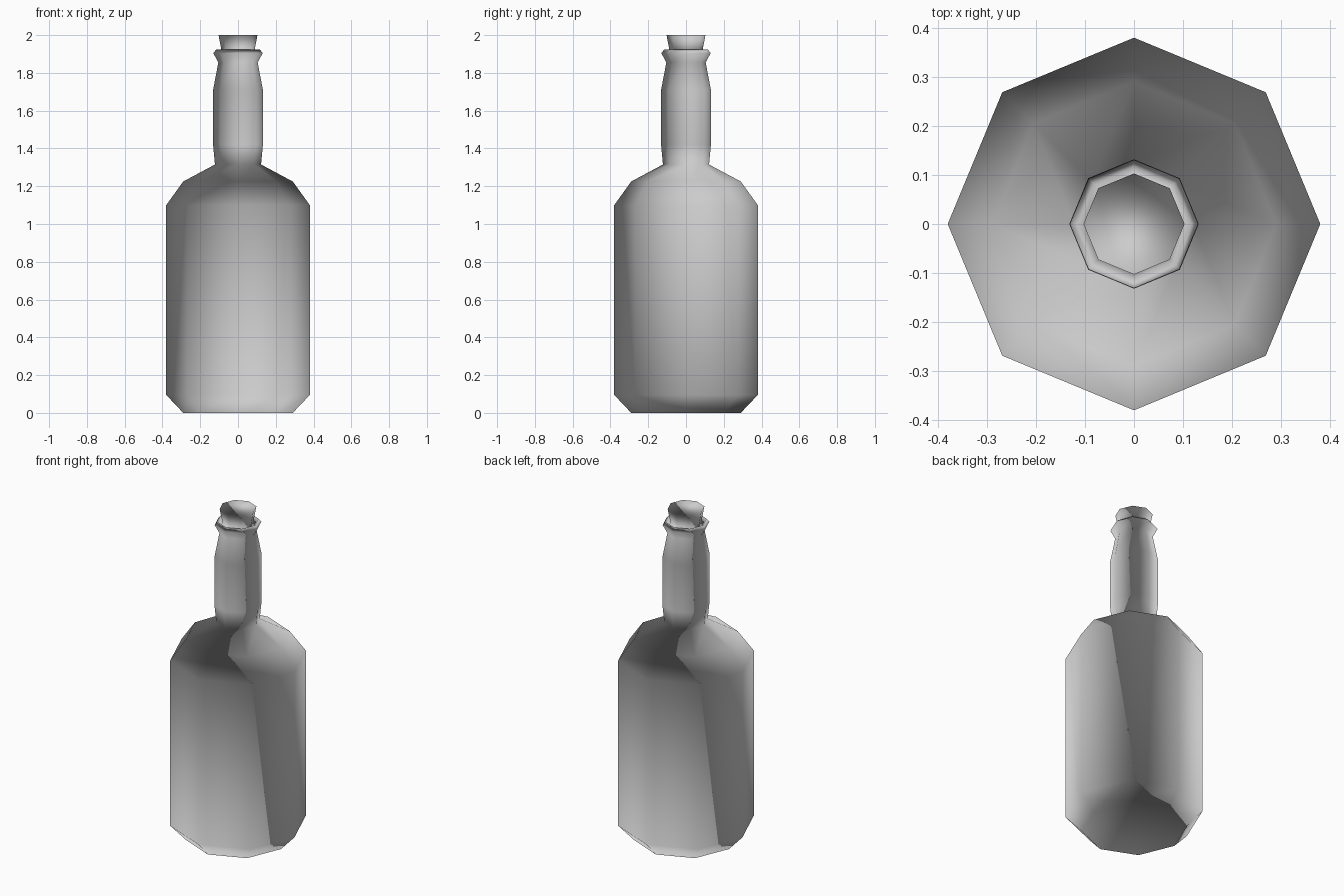
import bpy
import bmesh
from math import cos, sin, tau

cube = bpy.data.objects.get("Cube")
if cube:
    bpy.data.objects.remove(cube, do_unlink=True)

SIDES = 8


def make_material(name, colour):
    mat = bpy.data.materials.new(name)
    mat.use_nodes = True
    mat.diffuse_color = colour
    mat.node_tree.nodes["Principled BSDF"].inputs["Base Color"].default_value = colour
    return mat


def turned(name, profile, mat):
    """Sweep (radius, height) points round z, cap both ends, shade smooth."""
    bm = bmesh.new()
    rings = [[bm.verts.new((r * cos(tau * i / SIDES), r * sin(tau * i / SIDES), z))
              for i in range(SIDES)] for r, z in profile]
    for low, high in zip(rings, rings[1:]):
        for i in range(SIDES):
            j = (i + 1) % SIDES
            bm.faces.new((low[i], low[j], high[j], high[i]))
    bm.faces.new(rings[0][::-1])
    bm.faces.new(rings[-1])
    for face in bm.faces:
        face.smooth = True
    mesh = bpy.data.meshes.new(name)
    bm.to_mesh(mesh)
    bm.free()
    # Smooth shading normals, mirrored front to back
    normals = [(v.normal.x, -v.normal.y, v.normal.z) for v in mesh.vertices]
    mesh.normals_split_custom_set_from_vertices(normals)
    mesh.materials.append(mat)
    obj = bpy.data.objects.new(name, mesh)
    bpy.context.collection.objects.link(obj)
    return obj


grey = make_material("plain grey", (0.6, 0.6, 0.6, 1))

# Bottle: chamfered base, straight body, shoulder, neck, flared lip and mouth
turned("bottle", [
    (0.29, 0.0), (0.38, 0.095), (0.38, 1.1), (0.29, 1.225),
    (0.122, 1.315), (0.132, 1.42), (0.132, 1.71), (0.104, 1.855),
    (0.131, 1.905), (0.115, 1.924), (0.1, 1.905),
], grey)

# Tapered stopper seated in the mouth
turned("stopper", [(0.083, 1.895), (0.103, 2.0)], grey)
